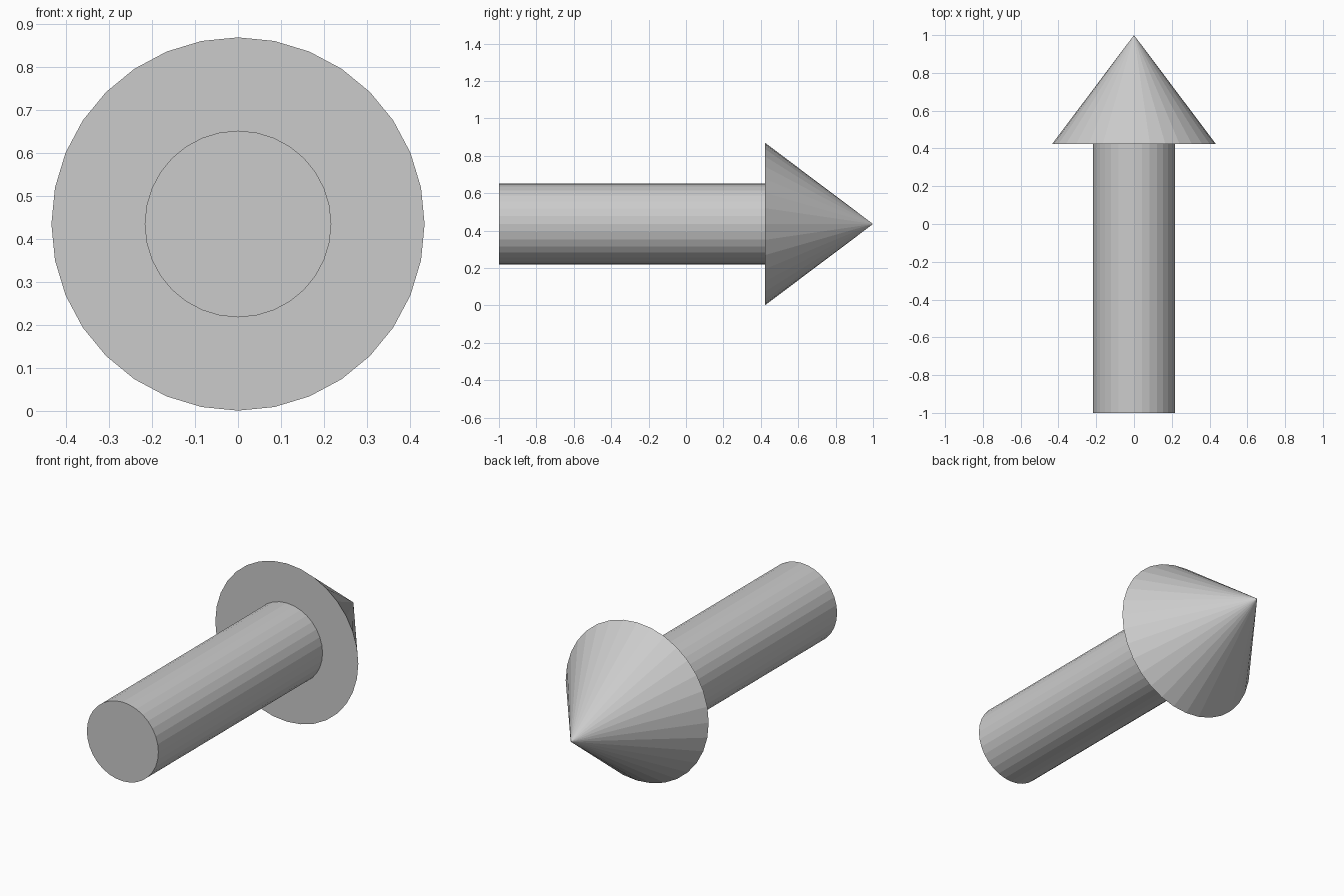
import bpy
import math

if "Cube" in bpy.data.objects:
    bpy.data.objects.remove(bpy.data.objects["Cube"])

SIDES = 32
HEAD_R, SHAFT_R = 0.434, 0.217
AXIS_Z = 0.435
TAIL_Y, BASE_Y, TIP_Y = -1.0, 0.423, 1.0


def tapered(name, r_start, r_end, y0, y1):
    """Flat-shaded cone or cylinder running along +y from y0 to y1."""
    bpy.ops.mesh.primitive_cone_add(
        vertices=SIDES, radius1=r_start, radius2=r_end, depth=y1 - y0,
        location=(0, (y0 + y1) / 2, AXIS_Z), rotation=(-math.pi / 2, 0, 0))
    bpy.context.object.name = name
    bpy.context.object.data.name = name


# Straight round shaft
tapered("arrow_shaft", SHAFT_R, SHAFT_R, TAIL_Y, BASE_Y)
# Pointed head
tapered("arrow_head", HEAD_R, 0.0, BASE_Y, TIP_Y)
